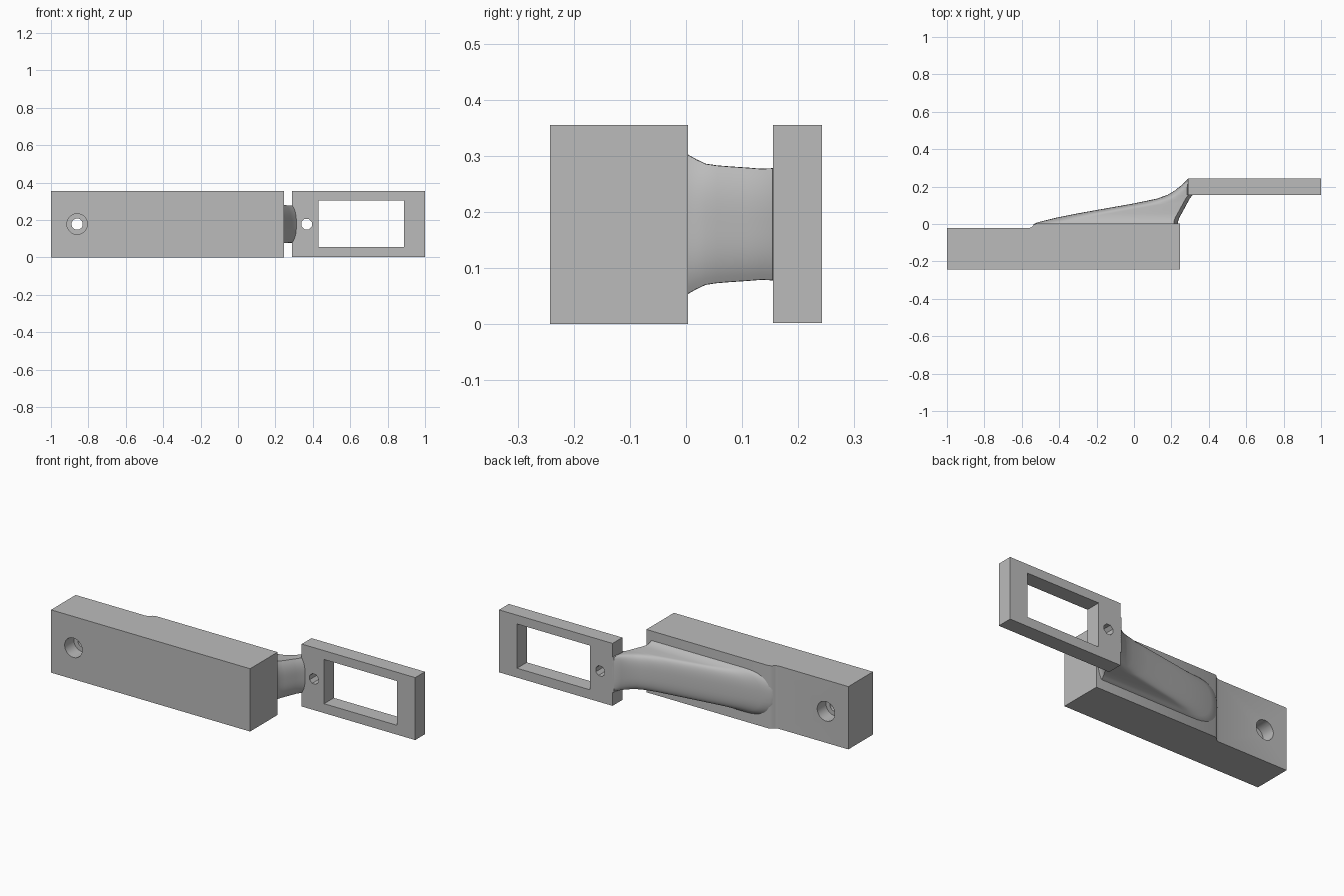
import bpy, bmesh, math

cube = bpy.data.objects.get("Cube")
if cube:
    bpy.data.objects.remove(cube, do_unlink=True)

grey = bpy.data.materials.new("plain_grey")
grey.use_nodes = True
colour = (0.5, 0.5, 0.5, 1)
grey.diffuse_color = colour
grey.node_tree.nodes["Principled BSDF"].inputs["Base Color"].default_value = colour

MID = 0.178      # height of the centre line
TOP = 0.355      # full height


def loft(name, rings):
    """Skin a list of equal-length rings and cap both ends."""
    bm = bmesh.new()
    rows = [[bm.verts.new(p) for p in ring] for ring in rings]
    n = len(rows[0])
    for a, b in zip(rows, rows[1:]):
        for i in range(n):
            j = (i + 1) % n
            bm.faces.new((a[i], a[j], b[j], b[i]))
    bm.faces.new(rows[0][::-1])
    bm.faces.new(rows[-1])
    bmesh.ops.recalc_face_normals(bm, faces=bm.faces)
    mesh = bpy.data.meshes.new(name)
    bm.to_mesh(mesh)
    bm.free()
    mesh.materials.append(grey)
    obj = bpy.data.objects.new(name, mesh)
    bpy.context.collection.objects.link(obj)
    return obj


def select(obj):
    bpy.ops.object.select_all(action='DESELECT')
    obj.select_set(True)
    bpy.context.view_layer.objects.active = obj


def box(name, x0, x1, y0, y1, z0, z1):
    ring = [(x0, z0), (x1, z0), (x1, z1), (x0, z1)]
    return loft(name, [[(x, y, z) for x, z in ring] for y in (y0, y1)])


def rod(name, x, radius, y0, y1, sides):
    """Prism along y on the centre line."""
    angles = [math.tau * (i + 0.5) / sides for i in range(sides)]
    return loft(name, [[(x + radius * math.cos(a), y, MID + radius * math.sin(a))
                        for a in angles] for y in (y0, y1)])


def cut(obj, cutter):
    cutter.hide_render = True
    select(obj)
    mod = obj.modifiers.new("cut", 'BOOLEAN')
    mod.operation = 'DIFFERENCE'
    mod.solver = 'EXACT'
    mod.object = cutter
    bpy.ops.object.modifier_apply(modifier=mod.name)
    bpy.data.objects.remove(cutter, do_unlink=True)


def smooth(obj, degrees):
    select(obj)
    bpy.ops.object.shade_smooth_by_angle(angle=math.radians(degrees))


# Main block, with a small step on its back
outline = [(-1, -0.242), (0.245, -0.242), (0.245, 0.004), (-0.52, 0.004),
           (-0.535, -0.004), (-0.548, -0.018), (-0.565, -0.022), (-1, -0.022)]
block = loft("main_block", [[(x, y, z) for x, y in outline] for z in (0, TOP)])

# Bolt hole, widened at both faces
cut(block, rod("bolt_hole", -0.86, 0.03, -0.3, 0.1, 32))
cut(block, rod("front_recess", -0.86, 0.055, -0.3, -0.16, 32))
cut(block, rod("back_recess", -0.86, 0.055, -0.1, 0.1, 32))
smooth(block, 30)

# Frame plate with its window and pin hole
frame = box("frame_plate", 0.29, 1, 0.155, 0.242, 0.002, TOP)
cut(frame, box("window", 0.43, 0.887, 0.1, 0.3, 0.055, 0.305))
cut(frame, rod("pin_hole", 0.367, 0.03, 0.1, 0.3, 8))

# Neck: slices stacked along y as (y, left x, right x, half width)
slices = [(-0.005, -0.54, 0.235, 0.127), (0.004, -0.53, 0.235, 0.124),
          (0.018, -0.48, 0.237, 0.116), (0.035, -0.41, 0.243, 0.108),
          (0.055, -0.31, 0.254, 0.105), (0.08, -0.17, 0.268, 0.103),
          (0.11, 0.0, 0.284, 0.101), (0.135, 0.12, 0.298, 0.099),
          (0.154, 0.175, 0.312, 0.1), (0.157, 0.182, 0.305, 0.1),
          (0.18, 0.22, 0.305, 0.1), (0.21, 0.257, 0.305, 0.1),
          (0.241, 0.287, 0.305, 0.1)]


def neck_ring(y, left, right, half):
    """Blunt rounded left end and a gently bulging right end."""
    steps = 20
    reach = min(0.17, (right - left) * 0.6)
    ring = []
    for i in range(steps + 1):
        a = math.pi * (i / steps - 0.5)
        c, s = max(math.cos(a), 0), math.sin(a)
        ring.append((left + reach * (1 - c ** 0.75), y,
                     MID + half * math.copysign(abs(s) ** 0.75, s)))
    for i in range(steps + 1):
        t = 1 - 2 * i / steps
        ring.append((right - 0.022 * abs(t) ** 3, y, MID + half * t * 0.995))
    return ring


neck = loft("neck", [neck_ring(*s) for s in slices])
smooth(neck, 50)
